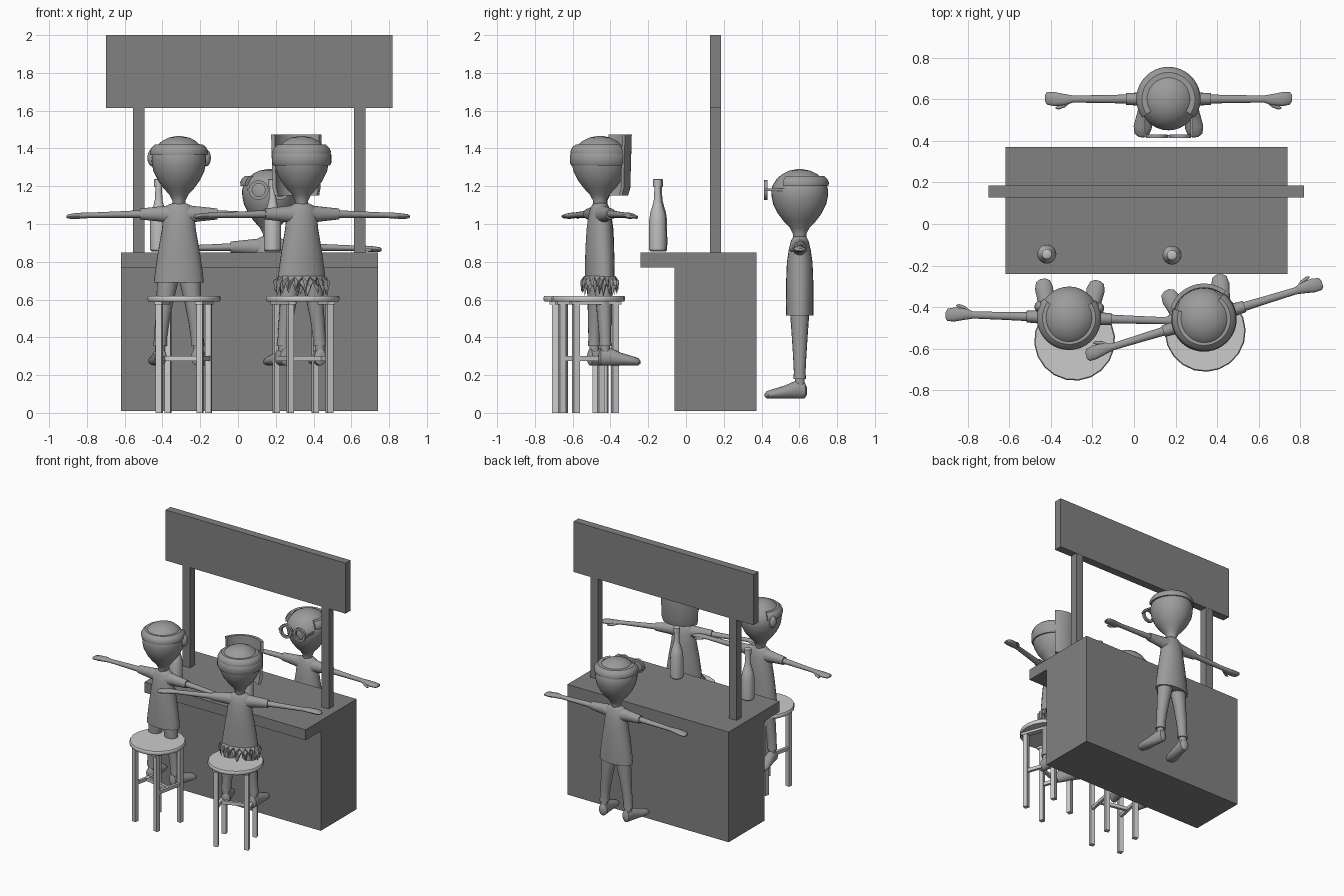
import bpy, bmesh, math, random
from mathutils import Matrix, Vector

if "Cube" in bpy.data.objects:
    bpy.data.objects.remove(bpy.data.objects["Cube"])

random.seed(4)


def material(name, v):
    m = bpy.data.materials.new(name)
    m.diffuse_color = (v, v, v, 1)
    m.use_nodes = True
    m.node_tree.nodes["Principled BSDF"].inputs["Base Color"].default_value = m.diffuse_color
    return m


BAR = material("bar grey", 0.22)
FIGURE = material("figure grey", 0.33)
STOOL = material("stool light grey", 0.60)
GLASS = material("bottle light grey", 0.52)
I = Matrix.Identity(4)


def finish(name, bm, mat, M=I, smooth=True):
    bmesh.ops.transform(bm, matrix=M, verts=bm.verts)
    bmesh.ops.recalc_face_normals(bm, faces=bm.faces)
    me = bpy.data.meshes.new(name)
    bm.to_mesh(me)
    bm.free()
    me.materials.append(mat)
    if smooth:
        for p in me.polygons:
            p.use_smooth = True
        me.set_sharp_from_angle(angle=math.radians(40))
    ob = bpy.data.objects.new(name, me)
    bpy.context.collection.objects.link(ob)
    return ob


def box(name, lo, hi, mat, M=I):
    lo, hi = Vector(lo), Vector(hi)
    bm = bmesh.new()
    bmesh.ops.create_cube(bm, size=1)
    for v in bm.verts:
        v.co = Vector([c * s for c, s in zip(v.co, hi - lo)]) + (lo + hi) / 2
    return finish(name, bm, mat, M, False)


def loft(name, rings, mat, M=I, axis="z", n=24):
    """Closed skin over elliptical rings (position, centre a, centre b, radius a, radius b)."""
    bm = bmesh.new()
    loops = []
    for t, a, b, ra, rb in rings:
        loop = []
        for k in range(n):
            w = 2 * math.pi * k / n
            p, q = a + ra * math.cos(w), b + rb * math.sin(w)
            loop.append(bm.verts.new({"z": (p, q, t), "x": (t, p, q), "y": (p, t, q)}[axis]))
        loops.append(loop)
    for l0, l1 in zip(loops, loops[1:]):
        for k in range(n):
            bm.faces.new((l0[k], l0[(k + 1) % n], l1[(k + 1) % n], l1[k]))
    bm.faces.new(loops[0])
    bm.faces.new(loops[-1])
    return finish(name, bm, mat, M)


def turned(name, profile, mat, M=I, n=24):
    return loft(name, [(z, 0, 0, r, r) for z, r in profile], mat, M, "z", n)


def arc_band(name, profile, middle, half, thick, mat, M, n=32):
    """Curved plate around the head, profile is (z, radius), angles in degrees."""
    bm = bmesh.new()
    cols = []
    for k in range(n + 1):
        w = math.radians(middle - half + 2 * half * k / n)
        pts = [(r, z) for z, r in profile] + [(r - thick, z) for z, r in reversed(profile)]
        cols.append([bm.verts.new((r * math.cos(w), r * math.sin(w), z)) for r, z in pts])
    m = len(cols[0])
    for c0, c1 in zip(cols, cols[1:]):
        for k in range(m):
            bm.faces.new((c0[k], c1[k], c1[(k + 1) % m], c0[(k + 1) % m]))
    bm.faces.new(cols[0])
    bm.faces.new(cols[-1])
    return finish(name, bm, mat, M)


# Bar counter with posts and blank sign board
box("counter_body", (-0.62, -0.06, 0.01), (0.74, 0.372, 0.77), BAR)
box("counter_top", (-0.62, -0.242, 0.77), (0.74, 0.372, 0.85), BAR)
for x in (-0.525, 0.645):
    box("sign_post", (x - 0.031, 0.128, 0.85), (x + 0.031, 0.185, 1.615), BAR)
box("sign_board", (-0.70, 0.127, 1.615), (0.818, 0.186, 2.0), BAR)

# Bottles on the counter
for x, y in ((-0.42, -0.145), (0.183, -0.15)):
    turned("bottle", [(0.855, 0.038), (0.862, 0.045), (0.9, 0.046), (1.02, 0.045), (1.06, 0.039),
                      (1.10, 0.027), (1.13, 0.02), (1.195, 0.017), (1.197, 0.024), (1.235, 0.024),
                      (1.238, 0.02)], GLASS, Matrix.Translation((x, y, 0)))


# Bar stools
def stool(x, y, angle):
    M = Matrix.Translation((x, y, 0)) @ Matrix.Rotation(math.radians(angle - 45), 4, "Z")
    turned("stool_seat", [(0.59, 0.19), (0.597, 0.195), (0.613, 0.195), (0.62, 0.19)], STOOL, M, 20)
    d, h = 0.11, 0.016
    for sx in (-d, d):
        for sy in (-d, d):
            box("stool_leg", (sx - h, sy - h, 0), (sx + h, sy + h, 0.595), STOOL, M)
        box("stool_side_rung", (sx - 0.01, -d, 0.275), (sx + 0.01, d, 0.3), STOOL, M)
        box("seat_batten", (sx - 0.02, -d - 0.03, 0.573), (sx + 0.02, d + 0.03, 0.592), STOOL, M)
    box("stool_cross_rung", (-d, -0.01, 0.275), (d, 0.01, 0.3), STOOL, M)


stool(-0.286, -0.56, 33)
stool(0.343, -0.517, 65)


# Figures in a T-pose, built facing -y with feet at z = 0
def figure(x, y, z, angle):
    M = Matrix.Translation((x, y, z)) @ Matrix.Rotation(math.radians(angle), 4, "Z")
    head = [(0.83, 0.033), (0.875, 0.035), (0.905, 0.05), (0.94, 0.082), (0.98, 0.111),
            (1.03, 0.135), (1.07, 0.143), (1.10, 0.145), (1.13, 0.138), (1.165, 0.116),
            (1.19, 0.088), (1.207, 0.055), (1.215, 0.015)]
    loft("head", [(t, 0, 0, r, r * 1.04) for t, r in head], FIGURE, M, n=32)
    loft("shirt", [(0.44, 0, 0, 0.132, 0.072), (0.50, 0, 0, 0.126, 0.073), (0.62, 0, 0, 0.108, 0.072),
                   (0.72, 0, 0, 0.09, 0.068), (0.79, 0, 0, 0.083, 0.058), (0.835, 0, 0, 0.075, 0.047),
                   (0.852, 0, 0, 0.055, 0.038), (0.86, 0, 0, 0.035, 0.032)], FIGURE, M)
    for s in (-1, 1):
        S = M @ Matrix.Scale(s, 4, (1, 0, 0))
        loft("sleeve", [(0.04, 0, 0.80, 0.045, 0.05), (0.10, 0, 0.803, 0.034, 0.04),
                        (0.205, 0, 0.803, 0.028, 0.029)], FIGURE, S, "x", 16)
        loft("arm_and_hand", [(0.18, 0, 0.803, 0.022, 0.021), (0.32, 0, 0.80, 0.019, 0.017),
                              (0.46, 0, 0.797, 0.017, 0.014), (0.50, -0.003, 0.795, 0.027, 0.016),
                              (0.55, 0, 0.792, 0.034, 0.015), (0.585, 0.003, 0.79, 0.03, 0.012),
                              (0.595, 0.005, 0.789, 0.015, 0.006)], FIGURE, S, "x", 16)
        loft("thumb", [(0.47, -0.008, 0.793, 0.008, 0.008), (0.50, -0.03, 0.79, 0.01, 0.01),
                       (0.53, -0.042, 0.786, 0.009, 0.009), (0.545, -0.043, 0.785, 0.003, 0.003)],
             FIGURE, S, "x", 10)
        loft("trouser_leg", [(0.105, 0.10, 0, 0.036, 0.033), (0.14, 0.098, 0, 0.034, 0.031),
                             (0.22, 0.09, 0, 0.037, 0.035), (0.33, 0.075, 0, 0.044, 0.042),
                             (0.44, 0.06, 0, 0.056, 0.05), (0.47, 0.058, 0, 0.056, 0.05)],
             FIGURE, S, "z", 16)
        F = S @ Matrix.Translation((0.10, 0, 0)) @ Matrix.Rotation(math.radians(10), 4, "Z")
        turned("ankle", [(0.05, 0.026), (0.12, 0.026)], FIGURE, F, 16)
        loft("foot", [(0.037, 0, 0.04, 0.015, 0.022), (0.025, 0, 0.045, 0.031, 0.044),
                      (-0.025, 0, 0.047, 0.034, 0.047), (-0.08, 0, 0.035, 0.039, 0.035),
                      (-0.14, 0, 0.026, 0.044, 0.026), (-0.175, 0, 0.021, 0.034, 0.02),
                      (-0.187, 0, 0.019, 0.012, 0.009)], FIGURE, F, "y", 20)
    return M


def hair(M, z):
    arc_band("hair_band", [(z, 0.152), (z + 0.02, 0.155), (z + 0.04, 0.145), (z + 0.055, 0.128)],
             90, 125, 0.025, FIGURE, M)


# Bar keeper with round spectacles
M = figure(0.166, 0.602, 0.075, 0)
hair(M, 1.125)
for s in (-1, 1):
    bm = bmesh.new()
    rows = []
    for k in range(28):
        w = 2 * math.pi * k / 28
        rows.append([bm.verts.new((s * 0.057 + r * math.cos(w), yy, 1.105 + r * math.sin(w)))
                     for r, yy in ((0.052, -0.188), (0.052, -0.17), (0.034, -0.17), (0.034, -0.188))])
    for k in range(28):
        for j in range(4):
            a, b = rows[k], rows[(k + 1) % 28]
            bm.faces.new((a[j], a[(j + 1) % 4], b[(j + 1) % 4], b[j]))
    finish("spectacle_rim", bm, FIGURE, M)
    box("spectacle_temple", (s * 0.113 - 0.006, -0.182, 1.10), (s * 0.113 + 0.006, -0.06, 1.112), FIGURE, M)
box("spectacle_bridge", (-0.01, -0.185, 1.102), (0.01, -0.173, 1.112), FIGURE, M)

# Left guest with ears
M = figure(-0.313, -0.452, 0.25, 178.3)
hair(M, 1.115)
for s in (-1, 1):
    bm = bmesh.new()
    bmesh.ops.create_uvsphere(bm, u_segments=16, v_segments=10, radius=1)
    finish("ear", bm, FIGURE, M @ Matrix.Translation((s * 0.143, -0.05, 1.10))
           @ Matrix.Diagonal((0.025, 0.028, 0.045, 1)))

# Right guest with curved face mask, strap and leaf skirt
M = figure(0.337, -0.457, 0.25, 197)
hair(M, 1.115)
arc_band("mask_strap", [(1.06, 0.15), (1.075, 0.158), (1.115, 0.158), (1.13, 0.15)],
         90, 140, 0.03, FIGURE, M)
arc_band("face_mask", [(0.90, 0.15), (0.94, 0.162), (1.08, 0.166), (1.225, 0.17)],
         -90, 55, 0.02, FIGURE, M)
bm = bmesh.new()
for layer, (top, drop, grow) in enumerate(((0.475, 0.07, 1.06), (0.45, 0.075, 1.0))):
    for k in range(20):
        w = 2 * math.pi * (k + layer * 0.5) / 20
        rnd = random.uniform(-0.015, 0.015)

        def pt(a, f, zz):
            return bm.verts.new((0.125 * f * math.cos(a), 0.078 * f * math.sin(a), zz))
        a = pt(w - 0.2, 1.0, top)
        b = pt(w + 0.2, 1.0, top)
        c = pt(w, 1.18 * grow, top - drop * 0.4)
        d = pt(w + rnd * 10, 1.12 * grow + rnd, top - drop + rnd)
        for f in ((a, b, c), (a, c, d), (c, b, d), (a, d, b)):
            bm.faces.new(f)
finish("leaf_skirt", bm, FIGURE, M, False)
